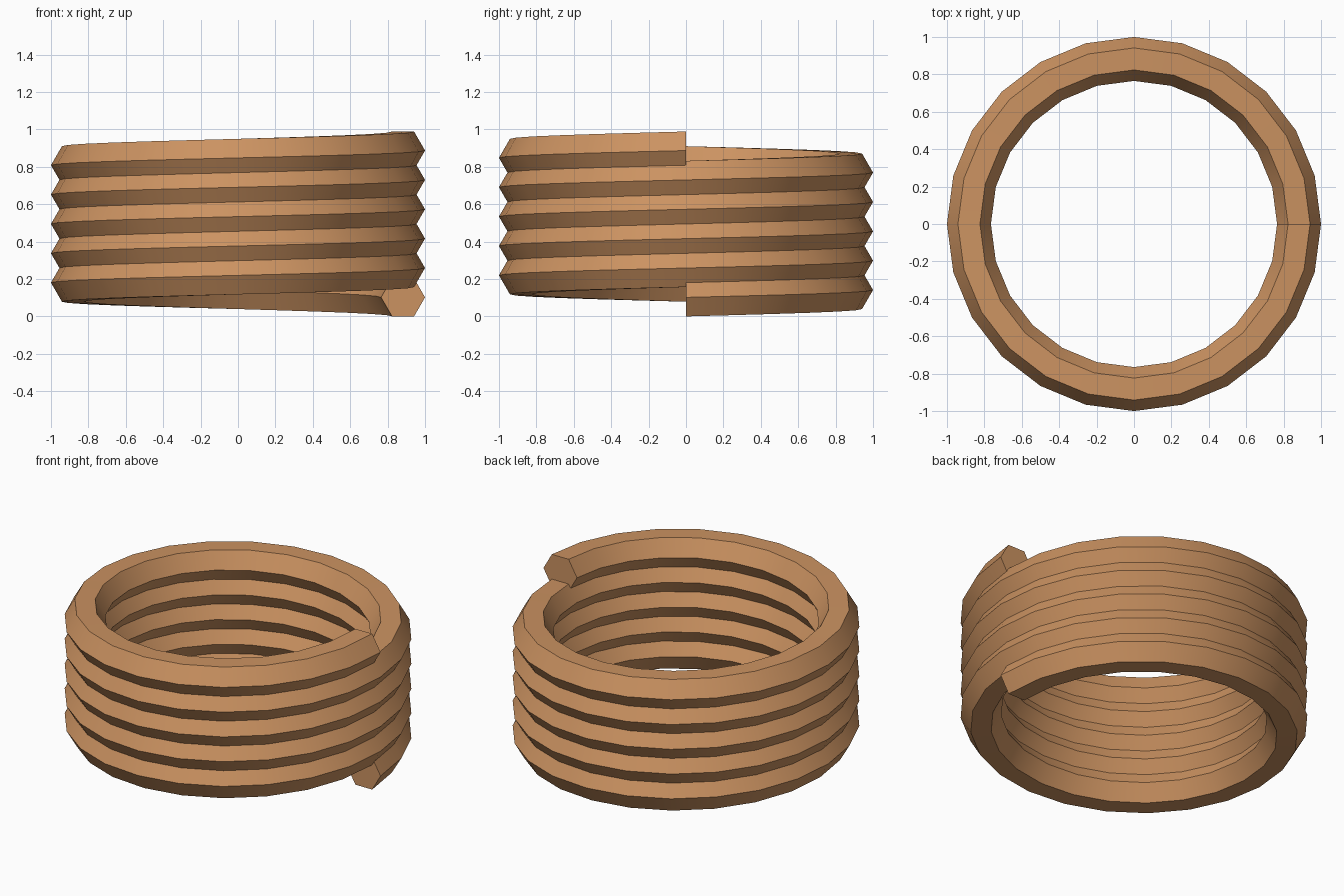
import bpy, bmesh
from math import cos, sin, radians, tau

cube = bpy.data.objects.get("Cube")
if cube:
    bpy.data.objects.remove(cube, do_unlink=True)

# Coil dimensions
TURNS, STEPS = 5, 24
PITCH = 0.157
WIRE = 0.1175
RADIUS = 1.0 - WIRE
SIDES = 6
RISE = WIRE * sin(tau / SIDES)

# Copper material
copper = bpy.data.materials.new("copper")
copper.use_nodes = True
colour = (0.60, 0.29, 0.12, 1.0)
copper.diffuse_color = colour
copper.node_tree.nodes["Principled BSDF"].inputs["Base Color"].default_value = colour

# Hexagonal wire swept up a helix, starting at +x and turning towards +y
bm = bmesh.new()


def section(step):
    a = tau * step / STEPS
    z = RISE + PITCH * step / STEPS
    ring = []
    for k in range(SIDES):
        t = tau * k / SIDES
        r = RADIUS + WIRE * cos(t)
        ring.append(bm.verts.new((r * cos(a), r * sin(a), z + WIRE * sin(t))))
    return ring


rings = [section(i) for i in range(TURNS * STEPS + 1)]
for low, high in zip(rings, rings[1:]):
    for k in range(SIDES):
        n = (k + 1) % SIDES
        bm.faces.new((low[k], low[n], high[n], high[k]))

# Flat wire ends
bm.faces.new(rings[0])
bm.faces.new(rings[-1])
bmesh.ops.recalc_face_normals(bm, faces=bm.faces)

mesh = bpy.data.meshes.new("coil_spring")
bm.to_mesh(mesh)
bm.free()
mesh.materials.append(copper)
coil = bpy.data.objects.new("coil_spring", mesh)
bpy.context.collection.objects.link(coil)

# Smooth along the wire, crisp along its six edges
bpy.ops.object.select_all(action="DESELECT")
coil.select_set(True)
bpy.context.view_layer.objects.active = coil
bpy.ops.object.shade_smooth_by_angle(angle=radians(30))
